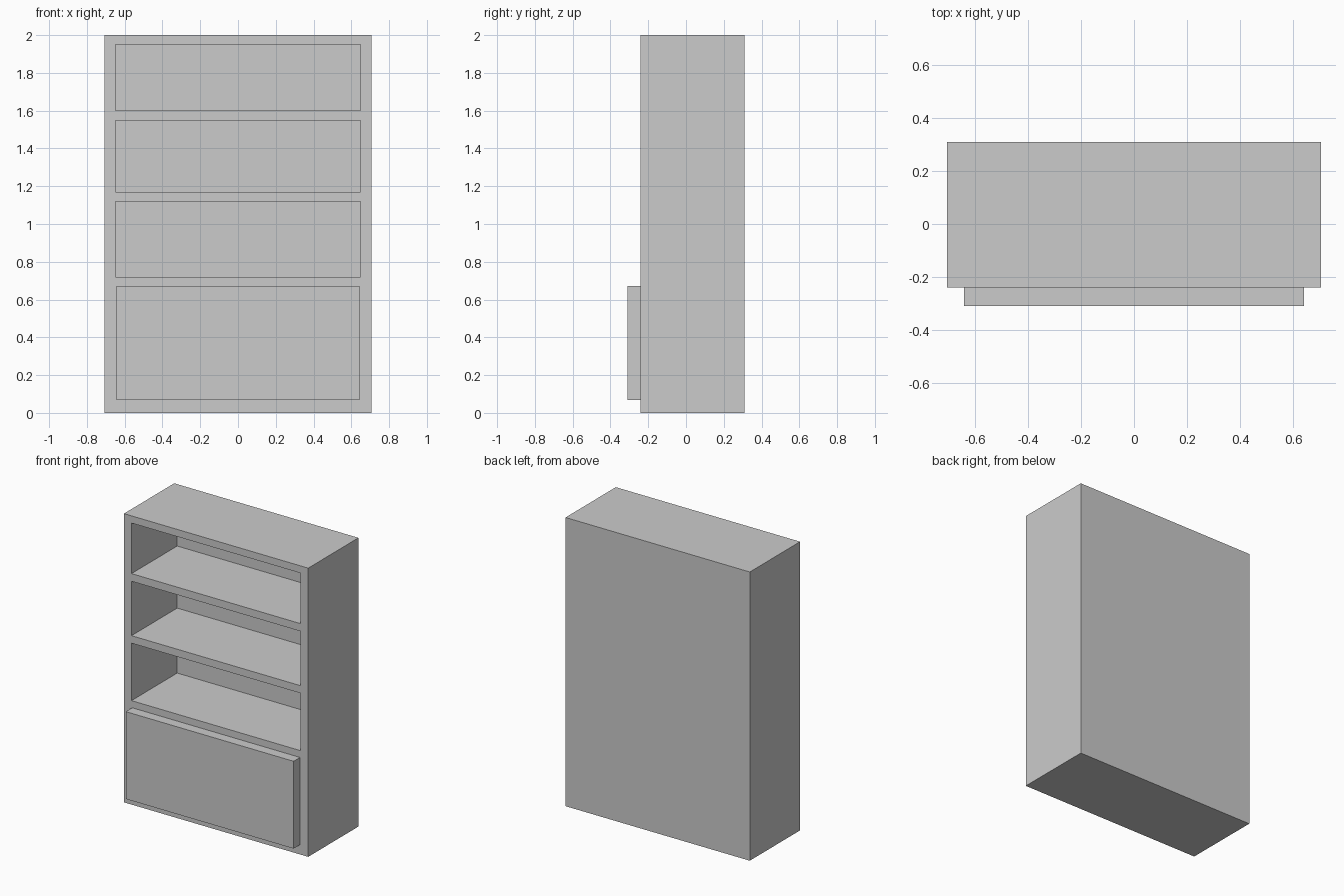
import bpy
import bmesh
from mathutils import Matrix, Vector

if "Cube" in bpy.data.objects:
    bpy.data.objects.remove(bpy.data.objects["Cube"])


def boxes(name, bounds):
    """One object made of boxes, each given as (min corner, max corner)."""
    bm = bmesh.new()
    for lo, hi in bounds:
        lo, hi = Vector(lo), Vector(hi)
        place = Matrix.Translation((lo + hi) / 2) @ Matrix.Diagonal((*(hi - lo), 1))
        bmesh.ops.create_cube(bm, size=1, matrix=place)
    mesh = bpy.data.meshes.new(name)
    bm.to_mesh(mesh)
    bm.free()
    obj = bpy.data.objects.new(name, mesh)
    bpy.context.collection.objects.link(obj)
    return obj


HALF_W, FRONT, BACK = 0.706, -0.24, 0.31
OPEN_W, BACK_PANEL = 0.648, 0.05

# Bookcase carcass
carcass = boxes("bookcase_carcass", [((-HALF_W, FRONT, 0), (HALF_W, BACK, 2))])

# Three open compartments, leaving shelves and back panel
bays = [(0.72, 1.118), (1.17, 1.547), (1.60, 1.95)]
cutter = boxes("compartment_cutter", [
    ((-OPEN_W, FRONT - 0.1, low), (OPEN_W, BACK - BACK_PANEL, high))
    for low, high in bays])
cutter.hide_render = True

cut = carcass.modifiers.new("compartments", 'BOOLEAN')
cut.operation, cut.solver, cut.object = 'DIFFERENCE', 'EXACT', cutter
bpy.context.view_layer.objects.active = carcass
bpy.ops.object.modifier_apply(modifier=cut.name)
bpy.data.objects.remove(cutter)

# Raised cupboard front below the shelves
boxes("cupboard_front", [((-0.643, -0.31, 0.067), (0.643, FRONT, 0.672))])
